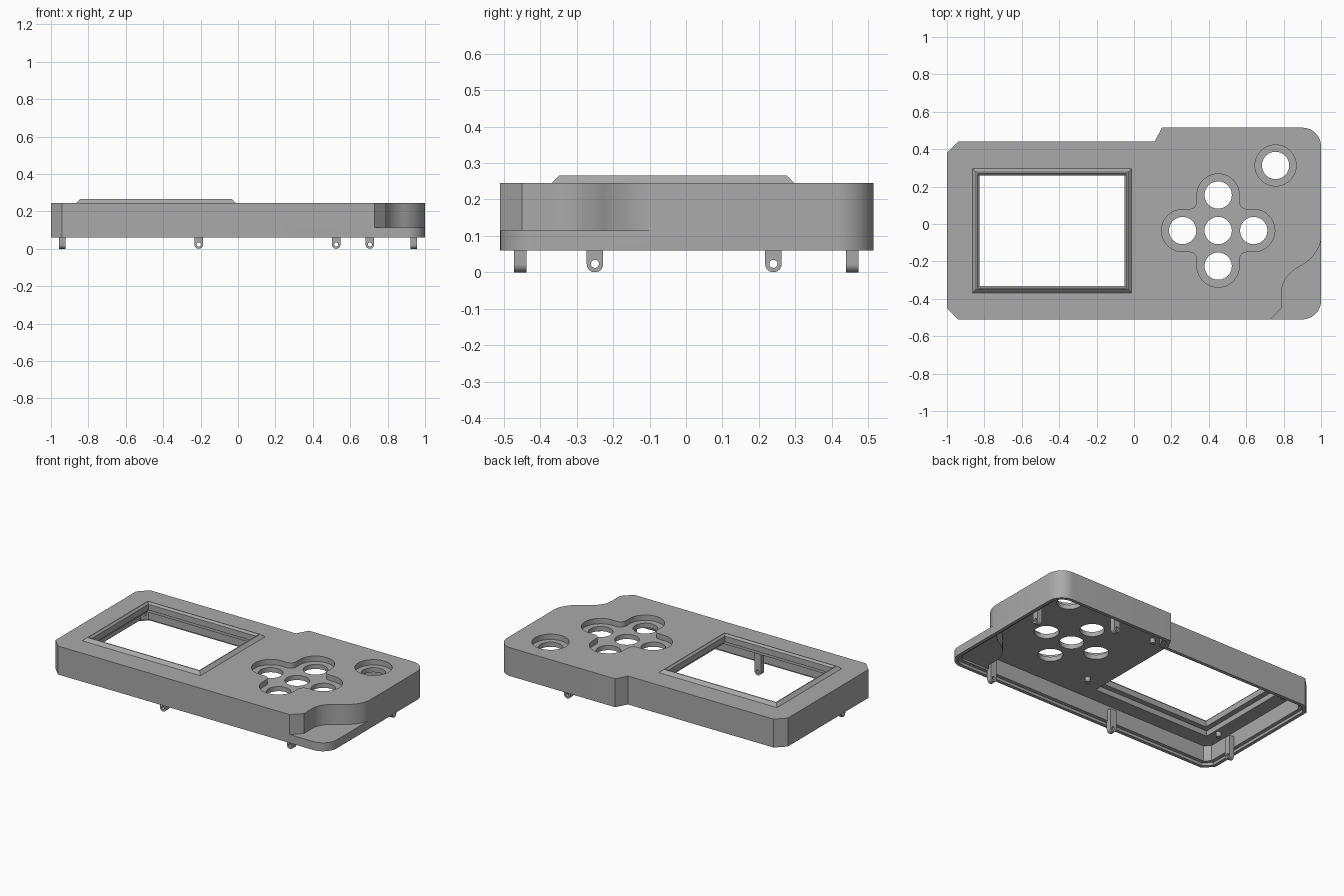
import bpy
import bmesh
from math import sin, cos, pi, radians
from mathutils import Vector, Matrix
from mathutils.geometry import interpolate_bezier

cube = bpy.data.objects.get("Cube")
if cube:
    bpy.data.objects.remove(cube)

BOTTOM, TOP = 0.06, 0.245
CEILING = 0.18
WALL = 0.045

grey = bpy.data.materials.new("grey plastic")
grey.use_nodes = True
grey.diffuse_color = (0.4, 0.4, 0.4, 1)
grey.node_tree.nodes["Principled BSDF"].inputs["Base Color"].default_value = (0.4, 0.4, 0.4, 1)


def loft(name, rings):
    """Closed solid through stacked outlines, each given as (points, z)."""
    bm = bmesh.new()
    loops = [[bm.verts.new((p[0], p[1], z)) for p in pts] for pts, z in rings]
    n = len(loops[0])
    bm.faces.new(loops[0])
    bm.faces.new(loops[-1])
    for a, b in zip(loops, loops[1:]):
        for i in range(n):
            j = (i + 1) % n
            bm.faces.new((a[i], a[j], b[j], b[i]))
    bmesh.ops.recalc_face_normals(bm, faces=bm.faces)
    mesh = bpy.data.meshes.new(name)
    bm.to_mesh(mesh)
    bm.free()
    mesh.materials.append(grey)
    ob = bpy.data.objects.new(name, mesh)
    bpy.context.collection.objects.link(ob)
    return ob


def prism(name, pts, z0, z1):
    return loft(name, [(pts, z0), (pts, z1)])


def arc(x, y, r, start, end, steps=12):
    angles = [radians(start + (end - start) * i / steps) for i in range(steps + 1)]
    return [Vector((x + r * cos(a), y + r * sin(a))) for a in angles]


def circle(x, y, r):
    return arc(x, y, r, 0, 360, 48)[:-1]


def rect(inset):
    x0, x1, y0, y1 = -0.864 + inset, -0.013 - inset, -0.368 + inset, 0.297 - inset
    return [(x0, y0), (x1, y0), (x1, y1), (x0, y1)]


def offset(pts, d):
    """Move a counter-clockwise outline inwards by d with mitred corners."""
    out = []
    for i, p in enumerate(pts):
        a = (p - pts[i - 1]).normalized()
        b = (pts[(i + 1) % len(pts)] - p).normalized()
        na, nb = Vector((-a.y, a.x)), Vector((-b.y, b.x))
        out.append(p + (na + nb) * d / (1 + na.dot(nb)))
    return out


def boolean(ob, other, operation="DIFFERENCE"):
    mod = ob.modifiers.new("cut", "BOOLEAN")
    mod.operation = operation
    mod.solver = "EXACT"
    mod.object = other
    bpy.context.view_layer.objects.active = ob
    bpy.ops.object.modifier_apply(modifier=mod.name)
    bpy.data.objects.remove(other)


def smooth(ob):
    bpy.ops.object.select_all(action="DESELECT")
    ob.select_set(True)
    bpy.context.view_layer.objects.active = ob
    bpy.ops.object.shade_smooth_by_angle(angle=radians(25))


# Outer outline, counter-clockwise, and the scooped corner
outline = [Vector(p) for p in ((-1, -0.45), (-0.94, -0.51))]
outline += arc(0.9, -0.41, 0.1, -90, 0) + arc(0.9, 0.415, 0.1, 0, 90)
outline += [Vector(p) for p in ((0.15, 0.515), (0.11, 0.44), (-0.94, 0.44), (-1, 0.38))]


def bezier(*pts):
    return [v.to_2d() for v in interpolate_bezier(*[Vector((x, y, 0)) for x, y in pts], 14)]


scoop = [Vector((1.2, -0.08))]
scoop += bezier((1, -0.08), (0.995, -0.14), (0.94, -0.2), (0.89, -0.225))
scoop += bezier((0.89, -0.225), (0.84, -0.25), (0.79, -0.3), (0.79, -0.36))[1:]
scoop += [Vector(p) for p in ((0.79, -0.45), (0.73, -0.51), (0.73, -0.7), (1.2, -0.7))]

# Shell with raised screen surround
case = prism("case_shell", outline, BOTTOM, TOP)
boolean(case, loft("surround", [(rect(0), 0.22), (rect(0), TOP), (rect(0.02), 0.265)]), "UNION")

# Hollow interior, keeping a wall around the scooped corner
cavity = prism("cavity", offset(outline, WALL), 0.03, CEILING)
boolean(cavity, prism("scoop_wall", offset(scoop, -0.04), 0.09, 0.3))
boolean(case, cavity)
boolean(case, prism("rim_rabbet", offset(outline, 0.022), 0.03, 0.078))
boolean(case, prism("scoop", scoop, 0.115, 0.3))

# Screen opening with bevelled edge and a ledge underneath
boolean(case, loft("opening", [(rect(0.037), 0.1), (rect(0.037), 0.253),
                               (rect(0.026), 0.265), (rect(0.026), 0.3)]))
boolean(case, prism("screen_ledge", rect(0.002), 0.1, 0.215))

# Cross-shaped button pocket and its five holes
PAD = Vector((0.45, -0.035))
REACH, LOBE, FILLET = 0.19, 0.113, 0.04
quarter = arc(REACH, 0, LOBE, -90, 90, 24)
quarter += arc(LOBE + FILLET, LOBE + FILLET, FILLET, 270, 180, 8)
cross = []
for k in range(4):
    turn = Matrix.Rotation(k * pi / 2, 2)
    cross += [PAD + turn @ p for p in quarter]
boolean(case, prism("pad_pocket", cross, 0.21, 0.3))
for dx, dy in ((0, 0), (1, 0), (-1, 0), (0, 1), (0, -1)):
    hole = circle(PAD.x + dx * REACH, PAD.y + dy * REACH, 0.073)
    boolean(case, prism("pad_hole", hole, 0.1, 0.3))

# Single round button
boolean(case, prism("button_pocket", circle(0.757, 0.313, 0.11), 0.21, 0.3))
boolean(case, prism("button_hole", circle(0.757, 0.313, 0.073), 0.1, 0.3))
smooth(case)

# Hanging fastening tabs with a pin hole, along the inner walls
tabs = {
    "front_tab_right": (-0.21, -0.455, 0),
    "front_tab_left": (0.705, -0.455, 0),
    "back_tab": (0.525, 0.456, 0),
    "right_tab": (-0.94, -0.25, 90),
    "left_tab": (0.94, 0.24, 90),
}
profile = arc(0, 0.0225, 0.0225, 180, 360, 16) + [Vector((0.0225, 0.15)), Vector((-0.0225, 0.15))]
for name, (x, y, angle) in tabs.items():
    tab = prism(name, profile, -0.017, 0.017)
    boolean(tab, prism("pin_hole", circle(0, 0.023, 0.011), -0.1, 0.1))
    place = Matrix.Translation((x, y, 0)) @ Matrix.Rotation(radians(angle), 4, "Z")
    tab.data.transform(place @ Matrix.Rotation(pi / 2, 4, "X"))
    smooth(tab)

# Screen mounting pegs under the top plate
for side, x in (("right", -0.89), ("left", 0.11)):
    for end, y in (("front", -0.29), ("back", 0.3)):
        smooth(prism(f"{end}_{side}_peg", circle(x, y, 0.016), 0.15, 0.19))
